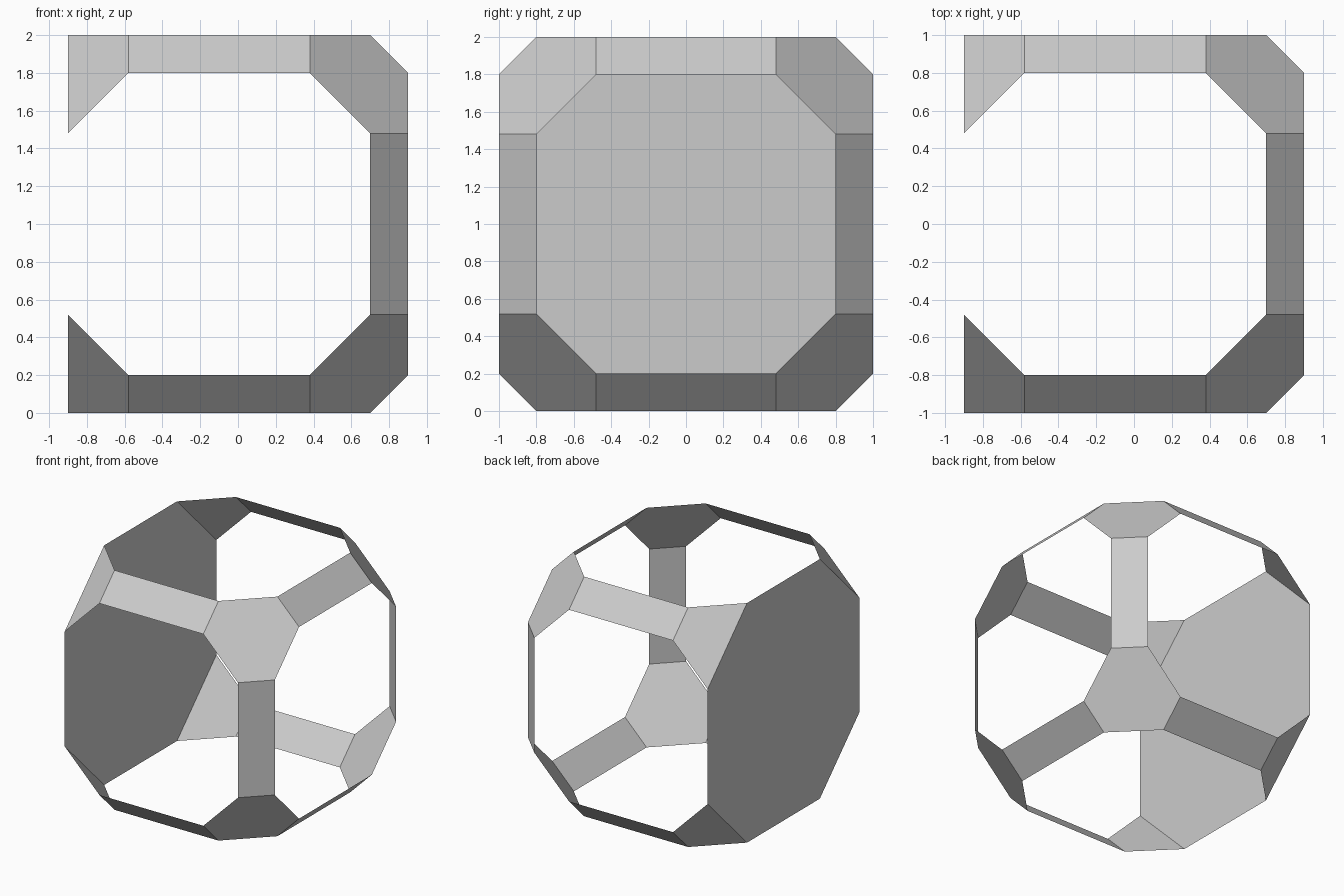
import bpy
from itertools import permutations, product
from math import atan2
from mathutils import Vector

if "Cube" in bpy.data.objects:
    bpy.data.objects.remove(bpy.data.objects["Cube"])

# Corner points of a chamfered cube shell, with the left side sliced flat
CENTRE = Vector((-0.1, 0, 1))
POINTS = [Vector((a * i, b * j, c * k))
          for a, b, c in permutations((1.0, 0.8, 0.48))
          for i, j, k in product((-1, 1), repeat=3)]
POINTS = [p for p in POINTS if p.x > -0.9]


def plate(direction):
    """Outermost points along a direction, ordered round an outward-facing polygon."""
    n = Vector(direction).normalized()
    far = max(p.dot(n) for p in POINTS)
    pts = [p for p in POINTS if far - p.dot(n) < 1e-4]
    mid = sum(pts, Vector()) / len(pts)
    u = n.orthogonal().normalized()
    v = n.cross(u)
    return sorted(pts, key=lambda p: atan2((p - mid).dot(v), (p - mid).dot(u)))


def build(name, directions):
    verts, faces = [], []
    for d in directions:
        poly = plate(d)
        faces.append(range(len(verts), len(verts) + len(poly)))
        verts += poly
    mesh = bpy.data.meshes.new(name)
    mesh.from_pydata(verts, [], [list(f) for f in faces])
    mesh.update()
    obj = bpy.data.objects.new(name, mesh)
    obj.location = CENTRE
    bpy.context.collection.objects.link(obj)


dirs = list(product((-1, 0, 1), repeat=3))

# Closed octagonal panel on the left; the other five sides stay open
build("left_panel", [(-1, 0, 0)])

# Chamfer straps along the edges that do not touch the left panel's sides
build("edge_straps", [d for d in dirs if d.count(0) == 1 and d[0] >= 0])

# Corner plates: hexagons on the right, cut quads on the left
build("corner_plates", [d for d in dirs if d.count(0) == 0])
